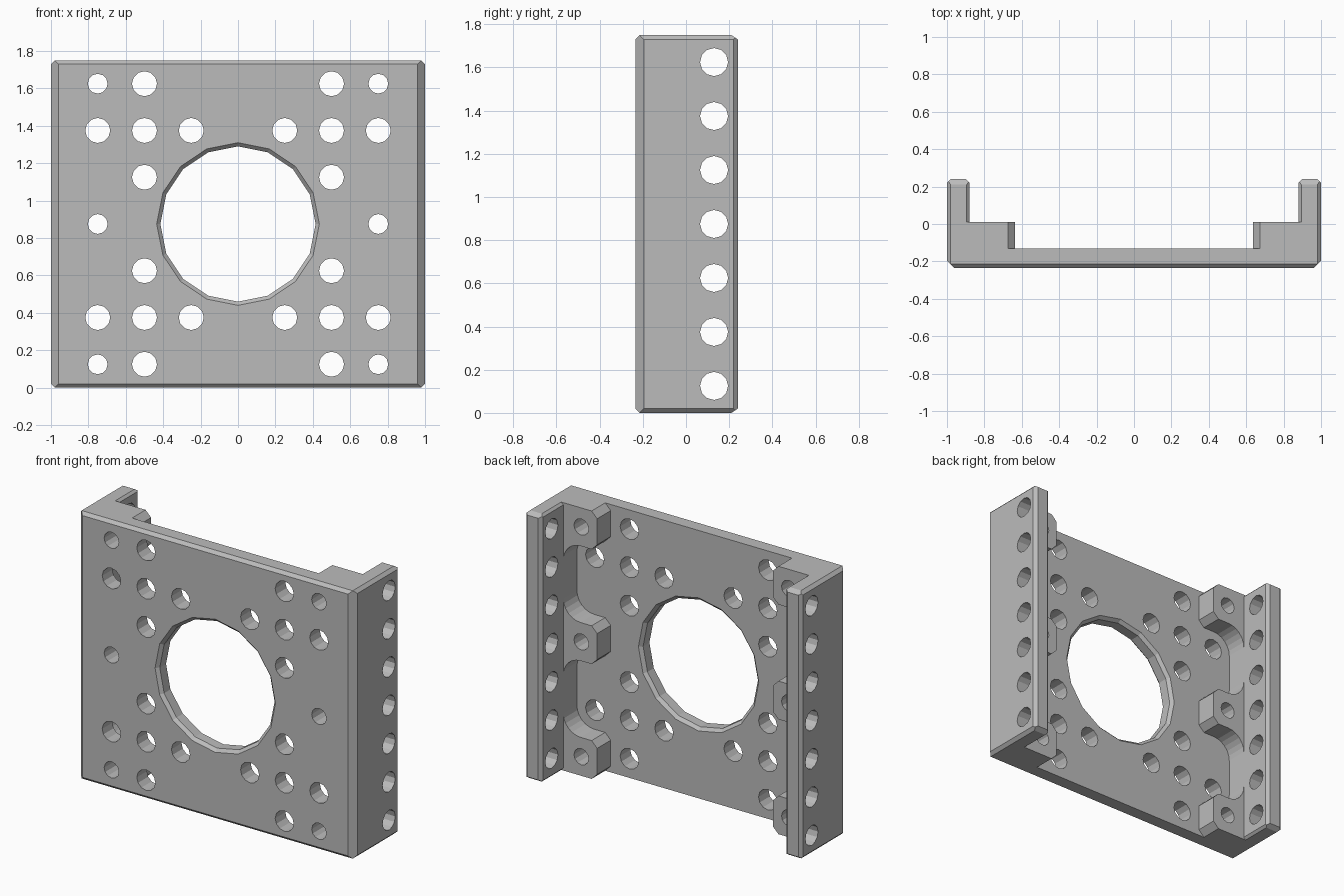
import bpy, bmesh
from math import sin, cos, pi
from mathutils import Vector, Matrix

cube = bpy.data.objects.get("Cube")
if cube:
    bpy.data.objects.remove(cube, do_unlink=True)

FRONT, BACK, TOP = -0.235, 0.24, 1.75
MID = TOP / 2
FLANGE = 0.88          # inner face of the side flanges
PAD_TOP, FLOOR = 0.01, -0.13

grey = bpy.data.materials.new("light_grey")
grey.use_nodes = True
colour = (0.5, 0.5, 0.5, 1)
grey.diffuse_color = colour
grey.node_tree.nodes["Principled BSDF"].inputs["Base Color"].default_value = colour


def make_object(name, bm):
    bmesh.ops.recalc_face_normals(bm, faces=bm.faces)
    mesh = bpy.data.meshes.new(name)
    bm.to_mesh(mesh)
    bm.free()
    mesh.materials.append(grey)
    obj = bpy.data.objects.new(name, mesh)
    bpy.context.collection.objects.link(obj)
    return obj


def cut(target, bm):
    """Subtract a bmesh from the target."""
    cutter = make_object("cutter", bm)
    cutter.hide_render = True
    mod = target.modifiers.new("cut", 'BOOLEAN')
    mod.operation = 'DIFFERENCE'
    mod.solver = 'EXACT'
    mod.object = cutter
    bpy.context.view_layer.objects.active = target
    bpy.ops.object.modifier_apply(modifier=mod.name)
    bpy.data.objects.remove(cutter, do_unlink=True)


def prism(points, offset):
    """Extrude a planar outline along an offset."""
    bm = bmesh.new()
    face = bm.faces.new([bm.verts.new(p) for p in points])
    new = bmesh.ops.extrude_face_region(bm, geom=[face], use_keep_orig=True)["geom"]
    bmesh.ops.translate(bm, vec=offset, verts=[g for g in new if isinstance(g, bmesh.types.BMVert)])
    return bm


def cylinder(bm, centre, axis, radius, depth, sides=12, radius2=None):
    turn = Vector((0, 0, 1)).rotation_difference(Vector(axis)).to_matrix().to_4x4()
    bmesh.ops.create_cone(bm, cap_ends=True, segments=sides, radius1=radius,
                          radius2=radius if radius2 is None else radius2, depth=depth,
                          matrix=Matrix.Translation(centre) @ turn)


# Outer block with chamfered edges
bm = bmesh.new()
bmesh.ops.create_cube(bm, size=1)
bmesh.ops.scale(bm, vec=(2, BACK - FRONT, TOP), verts=bm.verts)
bmesh.ops.translate(bm, vec=(0, (FRONT + BACK) / 2, MID), verts=bm.verts)


def chamfer(point, normal):
    res = bmesh.ops.bisect_plane(bm, geom=bm.verts[:] + bm.edges[:] + bm.faces[:], dist=1e-6,
                                 plane_co=point, plane_no=normal, clear_outer=True)
    edges = [e for e in res["geom_cut"] if isinstance(e, bmesh.types.BMEdge)]
    bmesh.ops.edgeloop_fill(bm, edges=edges)


for s in (-1, 1):
    z = MID + s * MID
    chamfer((s, FRONT + 0.04, MID), (s, -1, 0))
    chamfer((s, BACK - 0.02, MID), (s, 1, 0))
    chamfer((0, FRONT + 0.02, z), (0, -1, s))
    chamfer((0, BACK - 0.03, z), (0, 2, 3 * s))
    chamfer((0.98 * 1, 0, z), (1, 0, s))
    chamfer((-0.98 * 1, 0, z), (-1, 0, s))
bracket = make_object("mounting_bracket", bm)

# Channel between the side flanges, flared at the ends and at the back
ends = [(FLANGE + 0.115, -0.1), (FLANGE, 0.015), (FLANGE, TOP - 0.015), (FLANGE + 0.115, TOP + 0.1)]
outline = ends + [(-x, z) for x, z in reversed(ends)]
cut(bracket, prism([(x, PAD_TOP, z) for x, z in outline], (0, 1, 0)))
flare = [(FLANGE - 0.02, BACK - 0.04), (FLANGE + 0.06, BACK + 0.04)]
outline = flare + [(-x, y) for x, y in reversed(flare)]
cut(bracket, prism([(x, y, -0.1) for x, y in outline], (0, 0, 2)))

# Recess around the pads: chamfered pad tips, rounded inner corners
TIP, CH, R, HALF = 0.635, 0.04, 0.125, 0.125
side = [(TIP, -0.1), (TIP, -0.05)]
side = []
for n, centre in enumerate((HALF, MID, TOP - HALF)):
    lo, hi = centre - HALF, centre + HALF
    if n:
        side += [(FLANGE - R + R * cos(a * pi / 12), lo - R + R * sin(a * pi / 12)) for a in range(7)]
    else:
        side.append((TIP + CH + 0.1, lo - 0.1))
    if n:
        side.append((TIP + CH, lo))
    side += [(TIP, lo + CH), (TIP, hi - CH)]
    if n < 2:
        side.append((TIP + CH, hi))
        side += [(FLANGE - R + R * sin(a * pi / 12), hi + R - R * cos(a * pi / 12)) for a in range(7)]
    else:
        side.append((TIP + CH + 0.1, hi + 0.1))
outline = side + [(-x, z) for x, z in reversed(side)]
cut(bracket, prism([(x, FLOOR, z) for x, z in outline], (0, 1, 0)))

# Screw holes through the plate, the pads and the flanges
bm = bmesh.new()
PITCH = 0.25
wide, small = 0.067, 0.053
rows = {1: {2: wide}, 2: {1: wide, 2: wide, 3: wide}, 3: {0: small, 2: wide, 3: small}}
for col, holes in rows.items():
    for row, radius in holes.items():
        for sx in (-1, 1):
            for sz in ((-1, 1) if row else (1,)):
                cylinder(bm, (sx * col * PITCH, 0, MID + sz * row * PITCH), (0, 1, 0), radius, 1)
for row in range(-3, 4):
    for sx in (-1, 1):
        cylinder(bm, (sx * 0.95, 0.13, MID + row * PITCH), (1, 0, 0), 0.065, 0.2)
cut(bracket, bm)

# Large centre opening with a chamfer on both rims
bm = bmesh.new()
cylinder(bm, (0, 0, MID), (0, 1, 0), 0.415, 1, 16)
cut(bracket, bm)
for y, grow in ((FRONT, -1), (FLOOR, 1)):
    bm = bmesh.new()
    cylinder(bm, (0, y, MID), (0, grow, 0), 0.415, 0.04, 16, 0.455)
    cut(bracket, bm)
